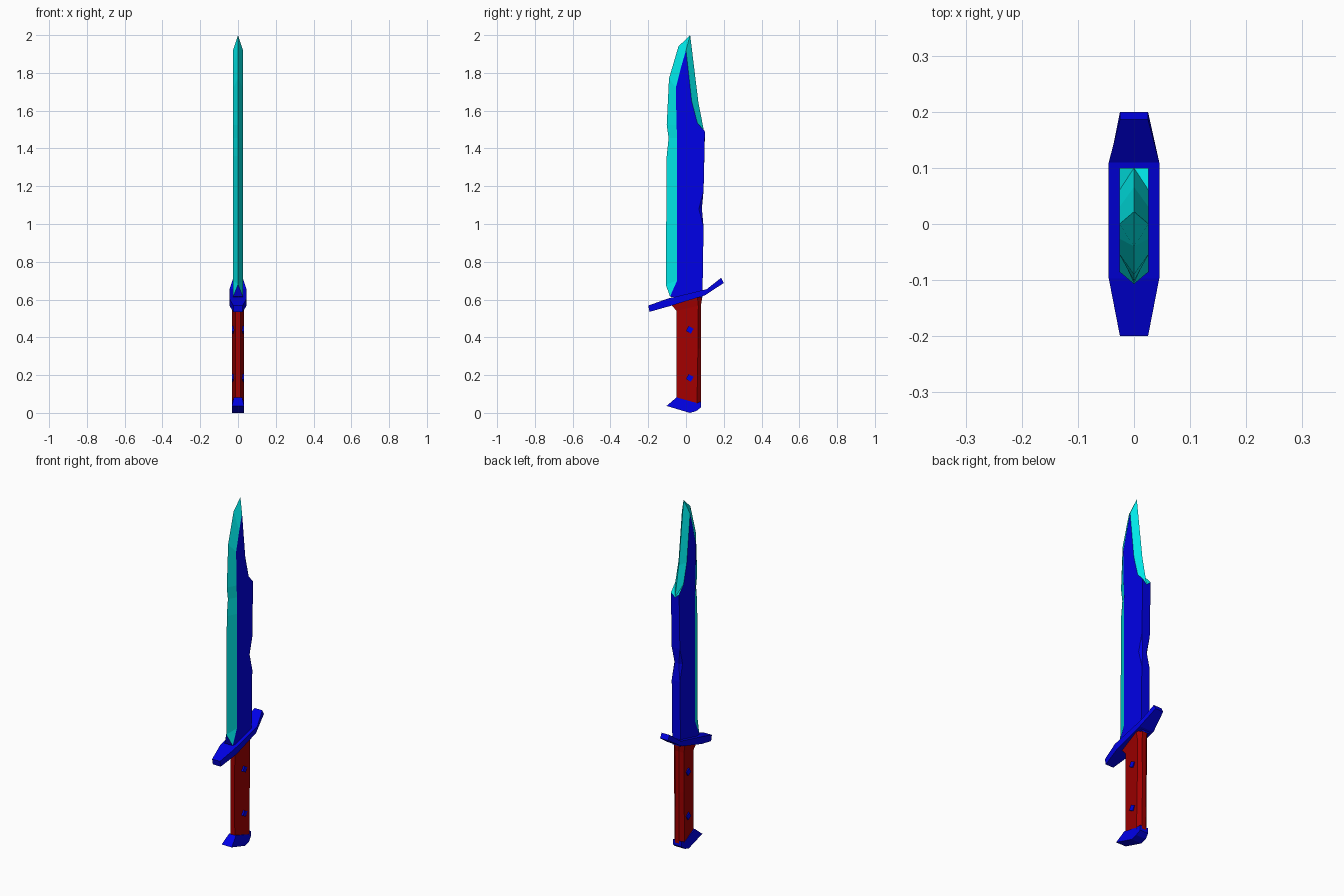
import bpy, bmesh, math
from mathutils import Matrix

if "Cube" in bpy.data.objects:
    bpy.data.objects.remove(bpy.data.objects["Cube"])


def material(name, color):
    m = bpy.data.materials.new(name)
    m.use_nodes = True
    m.diffuse_color = (*color, 1)
    m.node_tree.nodes["Principled BSDF"].inputs["Base Color"].default_value = (*color, 1)
    return m


BLUE = material("deep blue", (0, 0, 0.8))
CYAN = material("edge cyan", (0, 0.8, 0.8))
RED = material("handle red", (0.36, 0, 0))


def finish(bm, name, *mats):
    bmesh.ops.recalc_face_normals(bm, faces=bm.faces)
    mesh = bpy.data.meshes.new(name)
    bm.to_mesh(mesh)
    bm.free()
    for m in mats:
        mesh.materials.append(m)
    obj = bpy.data.objects.new(name, mesh)
    bpy.context.collection.objects.link(obj)
    return obj


def loft(name, rings, mat):
    """Join rings of equal point count and cap both ends."""
    bm = bmesh.new()
    loops = [[bm.verts.new(p) for p in ring] for ring in rings]
    for a, b in zip(loops, loops[1:]):
        for i in range(len(a)):
            j = (i + 1) % len(a)
            bm.faces.new((a[i], a[j], b[j], b[i]))
    bm.faces.new(loops[0])
    bm.faces.new(loops[-1])
    return finish(bm, name, mat)


# Blade: centre edge line and the bevel line on each side, as (y, z)
T = 0.026
EDGE = [(-.107, .68), (-.102, 1.36), (-.092, 1.455), (-.102, 1.525),
        (-.09, 1.77), (-.04, 1.94), (.022, 2)]
BEVEL = [(-.047, .7), (-.047, 1.36), (-.047, 1.455), (-.05, 1.525),
         (-.054, 1.72), (-.026, 1.83), (0, 1.92)]
FALSE_EDGE = [(.022, 2), (.066, 1.64), (.1, 1.468)]
FALSE_BEVEL = [(0, 1.92), (.03, 1.65), (.06, 1.535)]
CORNER, NOTCH_TOP, NOTCH_LOW = (.1, 1.49), (.093, 1.175), (.093, .985)
NOTCH_SIDE, NOTCH_DEEP = (.068, 1.08), (.084, 1.083)
HEEL, SPINE_FOOT = (-.085, .615), (.087, .61)

bm = bmesh.new()
cache = {}


def vert(x, p):
    key = (x, *p)
    if key not in cache:
        cache[key] = bm.verts.new(key)
    return cache[key]


def face(mat, *points):
    bm.faces.new([vert(x, p) for x, p in points]).material_index = mat


D = T * .5
for s, d in ((T, D), (-T, -D)):
    for centre, side in ((EDGE, BEVEL), (FALSE_EDGE, FALSE_BEVEL)):
        for i in range(len(centre) - 1):
            face(1, (0, centre[i]), (0, centre[i + 1]), (s, side[i + 1]), (s, side[i]))
    face(1, (0, EDGE[0]), (s, BEVEL[0]), (s, HEEL))
    face(1, (0, FALSE_EDGE[-1]), (s, CORNER), (s, FALSE_BEVEL[-1]))
    outline = BEVEL + FALSE_BEVEL[1:] + [CORNER, NOTCH_TOP, NOTCH_SIDE, NOTCH_LOW, SPINE_FOOT, HEEL]
    face(0, *[(s, p) for p in outline])
    for end in (NOTCH_TOP, NOTCH_LOW):
        face(0, (s, end), (s, NOTCH_SIDE), (d, NOTCH_DEEP))

# Spine, heel and hidden foot of the blade
face(0, (0, FALSE_EDGE[-1]), (T, CORNER), (T, NOTCH_TOP), (-T, NOTCH_TOP), (-T, CORNER))
for end in (NOTCH_TOP, NOTCH_LOW):
    face(0, (T, end), (D, NOTCH_DEEP), (-D, NOTCH_DEEP), (-T, end))
face(0, (T, NOTCH_LOW), (T, SPINE_FOOT), (-T, SPINE_FOOT), (-T, NOTCH_LOW))
face(0, (T, SPINE_FOOT), (T, HEEL), (-T, HEEL), (-T, SPINE_FOOT))
face(0, (0, EDGE[0]), (T, HEEL), (-T, HEEL))
finish(bm, "blade", BLUE, CYAN)

# Guard: slanted bar with tapered ends (y top, z top, y low, z low, half width)
stations = [(-.2, .568, -.193, .535, .025), (-.097, .605, -.08, .567, .045),
            (.11, .655, .1, .622, .045), (.186, .715, .2, .688, .025)]
loft("guard", [[(-w, yt, zt), (w, yt, zt), (w, yl, zl), (-w, yl, zl)]
               for yt, zt, yl, zl, w in stations], BLUE)


# Handle: sides narrow towards the front, bevelled back, flared under the guard
def handle_ring(front, shoulder, back, w):
    half = [(w * .45, *front), (w, *shoulder), (w * .4, *back)]
    return half + [(-x, y, z) for x, y, z in reversed(half)]


loft("handle", [handle_ring((-.05, .06), (.058, .045), (.08, .045), .032),
                handle_ring((-.05, .32), (.063, .34), (.08, .34), .031),
                handle_ring((-.05, .54), (.065, .567), (.08, .575), .032),
                handle_ring((-.08, .575), (.06, .615), (.088, .625), .036)], RED)

# Pommel: side profile as (half width, y, z), narrower where it meets the handle front
profile = [(.032, -.103, .037), (.022, -.05, .082), (.032, .058, .052), (.026, .08, .06),
           (.026, .08, .03), (.032, .055, .01), (.032, .02, 0)]
loft("pommel", [[(s * w, y, z) for w, y, z in profile] for s in (-1, 1)], BLUE)

# Rivets: short four-sided pins through the handle
for name, z in (("upper_rivet", .44), ("lower_rivet", .185)):
    bm = bmesh.new()
    turn = Matrix.Rotation(math.radians(15), 4, "X") @ Matrix.Rotation(math.pi / 2, 4, "Y")
    bmesh.ops.create_cone(bm, cap_ends=True, segments=4, radius1=.021, radius2=.021, depth=.064,
                          matrix=Matrix.Translation((0, .02, z)) @ turn)
    finish(bm, name, BLUE)
